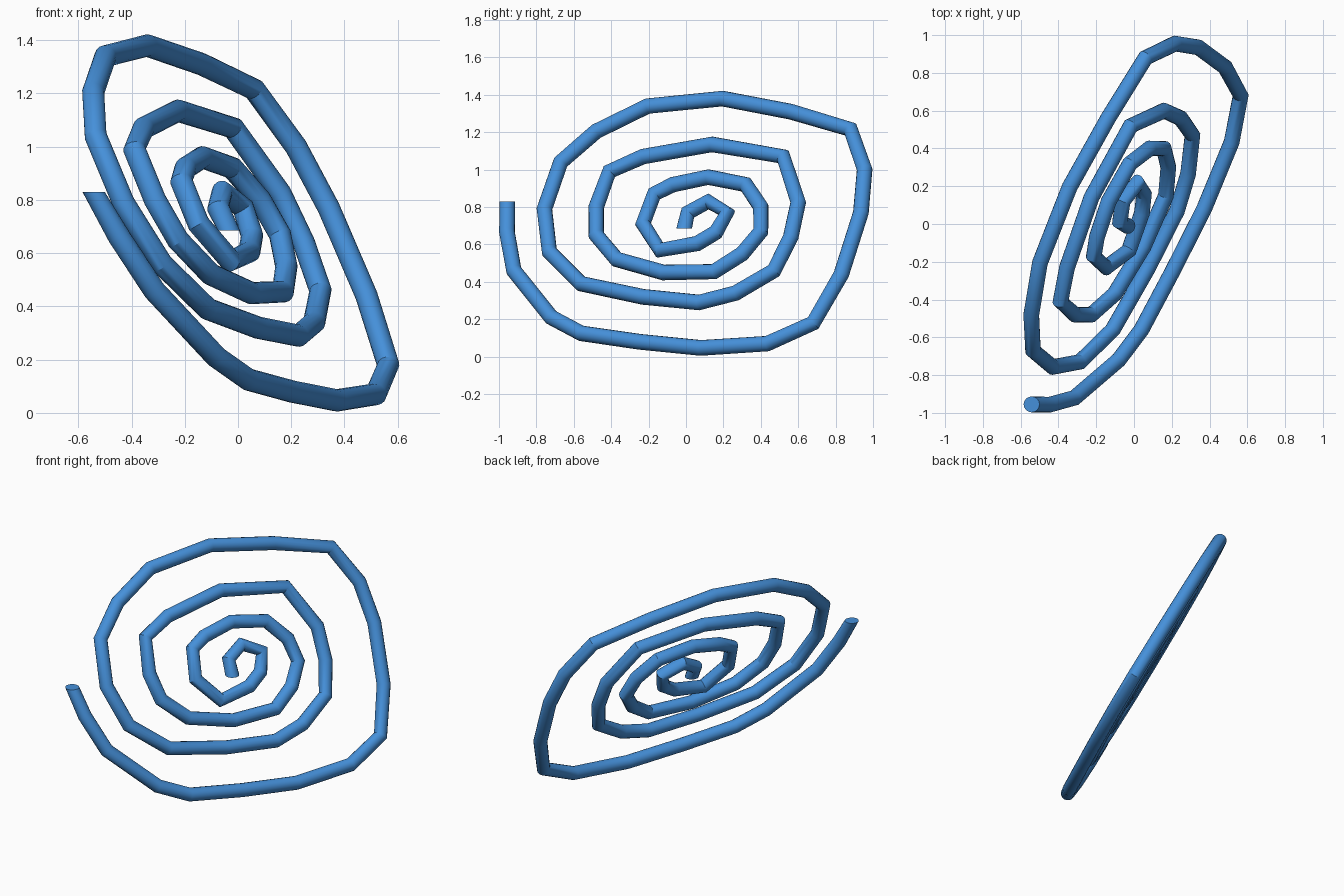
import bpy, bmesh, math
from mathutils import Vector

if "Cube" in bpy.data.objects:
    bpy.data.objects.remove(bpy.data.objects["Cube"])

RADIUS, SIDES = 0.042, 16
# The spiral lies in a tilted plane: x = A*y + B*(z - C)
A, B, C = 0.449, -0.573, 0.632

# Spiral centre line as (y, z), from the centre outwards
path = [
    (-.01, .685), (.01, .77), (.12, .83), (.22, .77), (.16, .665), (.06, .605),
    (-.14, .57), (-.23, .71), (-.17, .87), (-.07, .92), (.12, .96), (.32, .92),
    (.40, .80), (.40, .67), (.30, .55), (.15, .455), (-.12, .45), (-.37, .52),
    (-.48, .65), (-.48, .80), (-.41, .99), (-.23, 1.07), (.14, 1.135),
    (.52, 1.07), (.60, .825), (.56, .64), (.47, .46), (.265, .34), (.07, .29),
    (-.23, .32), (-.56, .39), (-.73, .56), (-.757, .79), (-.67, 1.04),
    (-.48, 1.205), (-.205, 1.34), (.195, 1.38), (.56, 1.31), (.88, 1.215),
    (.955, 1.0), (.935, .77), (.83, .44), (.68, .18), (.435, .07), (.08, .047),
    (-.25, .08), (-.56, .125), (-.72, .21), (-.92, .46), (-.957, .665),
    (-.955, .83),
]
points = [Vector((A * y + B * (z - C), y, z)) for y, z in path]
plane_normal = Vector((1, -A, -B)).normalized()


def ring(bm, i):
    """Circle of vertices across the path; the two ends are cut level."""
    p = points[i]
    if i in (0, len(points) - 1):
        t = Vector((0, 0, 1))
    else:
        t = ((p - points[i - 1]).normalized() + (points[i + 1] - p).normalized()).normalized()
    u = (plane_normal - plane_normal.dot(t) * t).normalized()
    v = t.cross(u)
    angles = [2 * math.pi * k / SIDES for k in range(SIDES)]
    return [bm.verts.new(p + RADIUS * (math.cos(a) * u + math.sin(a) * v)) for a in angles]


# Sweep the round section along the path
bm = bmesh.new()
rings = [ring(bm, i) for i in range(len(points))]
for r0, r1 in zip(rings, rings[1:]):
    for k in range(SIDES):
        n = (k + 1) % SIDES
        bm.faces.new((r0[k], r0[n], r1[n], r1[k]))
bm.faces.new(rings[0][::-1])
bm.faces.new(rings[-1])
bmesh.ops.recalc_face_normals(bm, faces=bm.faces)

mesh = bpy.data.meshes.new("spiral_tube")
bm.to_mesh(mesh)
bm.free()
spiral = bpy.data.objects.new("spiral_tube", mesh)
bpy.context.collection.objects.link(spiral)

# Blue finish
blue = bpy.data.materials.new("blue")
blue.diffuse_color = (0.06, 0.28, 0.7, 1)
blue.use_nodes = True
blue.node_tree.nodes["Principled BSDF"].inputs["Base Color"].default_value = blue.diffuse_color
mesh.materials.append(blue)

# Round section smooth, bends and ends crisp
bpy.context.view_layer.objects.active = spiral
spiral.select_set(True)
bpy.ops.object.shade_smooth_by_angle(angle=math.radians(30))
